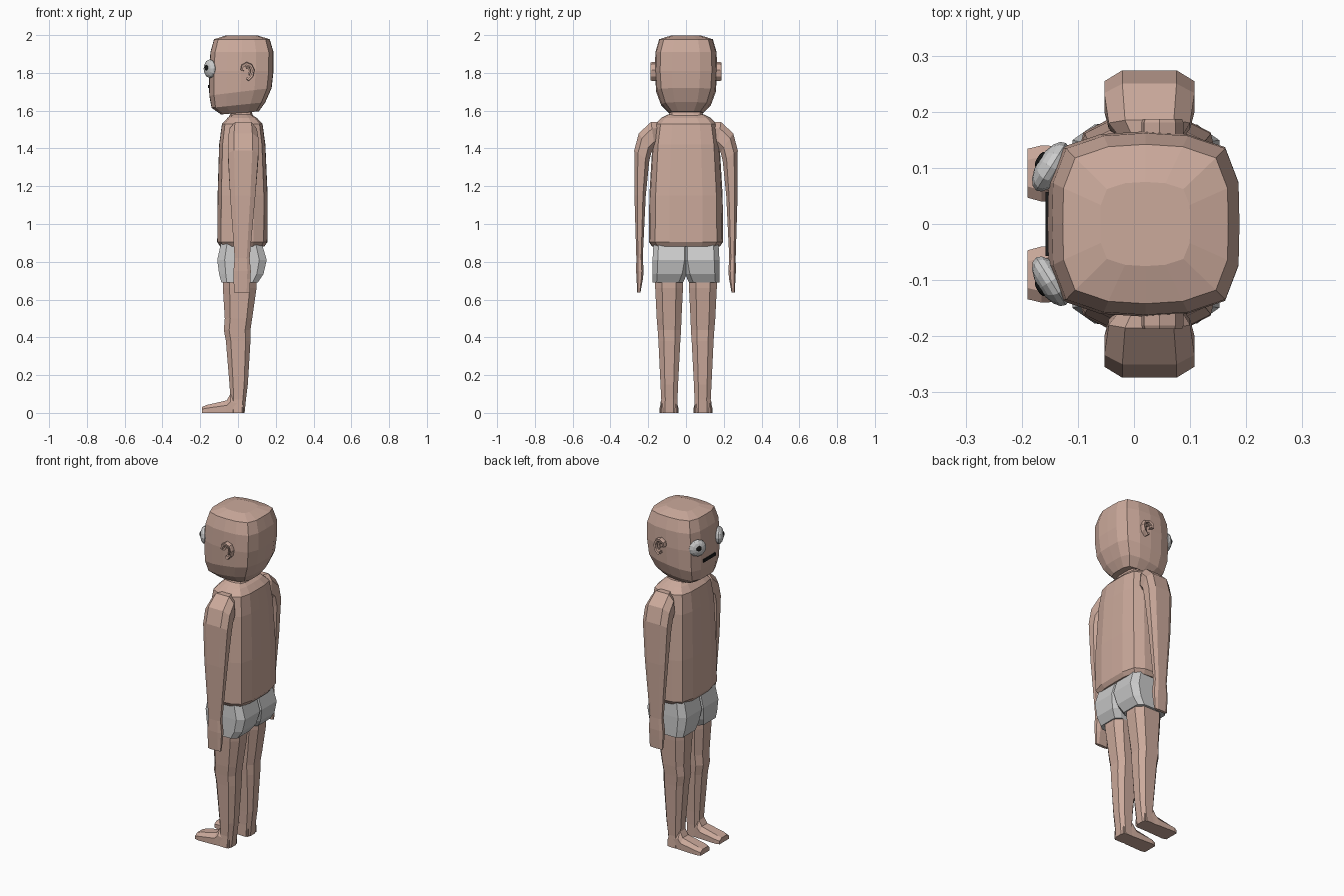
import bpy, bmesh, math
from mathutils import Matrix, Vector

if "Cube" in bpy.data.objects:
    bpy.data.objects.remove(bpy.data.objects["Cube"])


def material(name, rgb):
    m = bpy.data.materials.new(name)
    m.diffuse_color = (*rgb, 1)
    m.use_nodes = True
    m.node_tree.nodes["Principled BSDF"].inputs["Base Color"].default_value = m.diffuse_color
    return m


SKIN = material("skin", (0.6, 0.4, 0.33))
BLACK = material("black", (0.01, 0.01, 0.01))


def finish(name, bm, mat=None, mirror=False):
    bmesh.ops.recalc_face_normals(bm, faces=bm.faces)
    me = bpy.data.meshes.new(name)
    bm.to_mesh(me)
    bm.free()
    ob = bpy.data.objects.new(name, me)
    bpy.context.collection.objects.link(ob)
    if mat:
        me.materials.append(mat)
    if mirror:
        mod = ob.modifiers.new("mirror", 'MIRROR')
        mod.use_axis = (False, True, False)
    return ob


def loft(name, rings, mat=None, mirror=False):
    bm = bmesh.new()
    vs = [[bm.verts.new(p) for p in r] for r in rings]
    n = len(rings[0])
    for a, b in zip(vs, vs[1:]):
        for i in range(n):
            j = (i + 1) % n
            bm.faces.new((a[i], a[j], b[j], b[i]))
    bm.faces.new(vs[0])
    bm.faces.new(vs[-1])
    return finish(name, bm, mat, mirror)


def section(quarter):
    # full closed outline from the points of the first quadrant
    pts = []
    for k in range(4):
        for x, y in (quarter if k % 2 == 0 else quarter[::-1]):
            p = ((1, 1), (-1, 1), (-1, -1), (1, -1))[k]
            q = (x * p[0], y * p[1])
            if q not in pts:
                pts.append(q)
    return pts


ROUND = section([(1, 0), (.99, .45), (.85, .83), (.45, .97), (0, 1)])
LIMB = section([(1, .5), (.6, 1)])


def ring(x0, x1, y0, y1, z0, z1=None, tilt=0, sec=LIMB):
    # z0 at the inner side, z1 at the outer side, tilt along x
    z1 = z0 if z1 is None else z1
    out = []
    for u, v in sec:
        x = (x0 + x1) / 2 + u * (x1 - x0) / 2
        t = (v + 1) / 2
        out.append((x, y0 + t * (y1 - y0), z0 + t * (z1 - z0) + tilt * u))
    return out


def body(name, rows, mat):
    return loft(name, [ring(x0, x1, -h, h, z, tilt=t, sec=ROUND)
                       for x0, x1, h, z, t in rows], mat)


# head, neck and torso
body("head", [(-.09, .11, .09, 1.588, .008), (-.14, .145, .132, 1.63, .015),
              (-.152, .178, .158, 1.70, .02), (-.154, .188, .165, 1.81, 0),
              (-.146, .188, .162, 1.91, 0), (-.127, .168, .142, 1.978, 0),
              (-.06, .10, .075, 1.999, 0)], SKIN)
body("neck", [(-.06, .095, .11, 1.54, 0), (-.04, .075, .088, 1.585, 0),
              (-.04, .075, .088, 1.64, 0)], SKIN)
body("torso", [(-.095, .14, .18, .882, 0), (-.11, .156, .197, .905, 0),
               (-.108, .157, .194, 1.15, 0), (-.10, .145, .178, 1.42, 0),
               (-.085, .13, .162, 1.53, 0), (-.055, .10, .13, 1.562, 0),
               (-.03, .07, .095, 1.58, 0)], SKIN)

# arms with mitten hands
loft("arm", [ring(*r) for r in (
    (-.02, .08, .14, .15, 1.42, 1.54),
    (-.045, .10, .165, .185, 1.40, 1.54),
    (-.053, .108, .183, .25, 1.38, 1.48),
    (-.053, .108, .195, .274, 1.33, 1.39),
    (-.042, .092, .213, .273, 1.15, 1.15),
    (-.018, .062, .229, .263, .82, .82),
    (-.024, .068, .224, .264, .75, .75),
    (-.024, .066, .228, .262, .71, .71),
    (-.02, .062, .241, .258, .637, .637))], SKIN, True)

# shorts, one half mirrored
loft("shorts", [ring(*r, sec=section([(1, .72), (.7, 1)])) for r in (
    (-.09, .125, -.02, .172, .90),
    (-.11, .152, -.02, .177, .81),
    (-.10, .135, -.005, .178, .735),
    (-.088, .105, .016, .178, .69))], None, True)

# legs and feet
loft("leg", [ring(*r) for r in (
    (-.08, .10, .016, .165, .74), (-.08, .098, .016, .163, .66),
    (-.07, .075, .024, .155, .50), (-.075, .066, .026, .15, .44),
    (-.064, .066, .03, .146, .38), (-.045, .052, .042, .135, .15),
    (-.04, .042, .045, .131, .07), (-.04, .035, .045, .135, 0))], SKIN, True)


def foot_ring(x, y0, y1, h):
    return [(x, y0, 0), (x, y1, 0), (x, y1, h * .6), (x, y1 - .02, h),
            (x, y0 + .02, h), (x, y0, h * .6)]


loft("foot", [foot_ring(*r) for r in (
    (.03, .05, .13, .07), (-.04, .045, .134, .10), (-.06, .044, .136, .066),
    (-.165, .04, .14, .042), (-.19, .047, .134, .032))], SKIN, True)


# bulging eyes turned outward, with pupils
def ball(name, centre, scale, angle, seg, mat=None):
    bm = bmesh.new()
    m = (Matrix.Translation(centre) @ Matrix.Rotation(angle, 4, 'Z')
         @ Matrix.Diagonal((*scale, 1)) @ Matrix.Rotation(math.pi / 2, 4, 'Y'))
    bmesh.ops.create_uvsphere(bm, u_segments=seg, v_segments=8, radius=1, matrix=m)
    return finish(name, bm, mat, True)


TURN = -math.radians(32)
ball("eye", (-.148, .102, 1.822), (.025, .05, .05), TURN, 12)
ball("pupil", (-.167, .115, 1.827), (.006, .016, .016), TURN, 10, BLACK)

# mouth
bm = bmesh.new()
bmesh.ops.create_cube(bm, size=1, matrix=Matrix.Translation((-.15, 0, 1.728))
                      @ Matrix.Diagonal((.016, .114, .018, 1)))
finish("mouth", bm, BLACK)


# ears: curled rim and inner fold
def ear_strip(name, path, centre, keep, depth):
    c = Vector(centre)
    rings = []
    for p in path:
        o = Vector(p)
        i = c + (o - c) * keep
        m = o.lerp(i, .2)
        rings.append([(o.x, .15, o.y), (o.x, depth - .006, o.y), (m.x, depth, m.y),
                      (i.x, depth - .003, i.y), (i.x, .15, i.y)])
    loft(name, rings, SKIN, True)


ear_strip("ear_rim", [(.03, 1.812), (.013, 1.815), (.018, 1.842), (.045, 1.858),
                      (.074, 1.846), (.088, 1.815), (.08, 1.78), (.058, 1.757),
                      (.045, 1.765)], (.05, 1.805), .68, .187)
ear_strip("ear_fold", [(.04, 1.834), (.062, 1.832), (.068, 1.81), (.06, 1.785)],
          (.046, 1.806), .55, .178)
